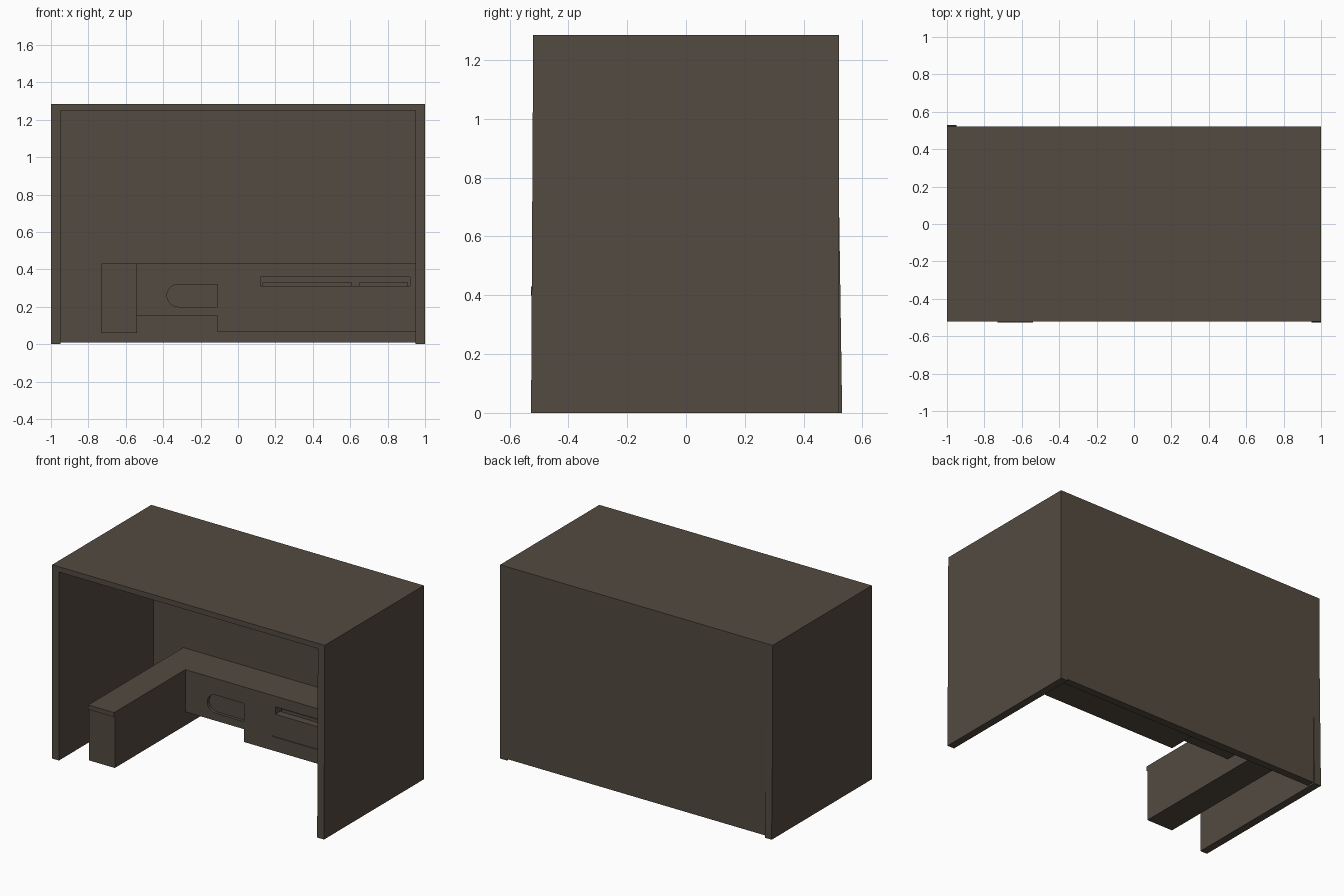
import bpy, bmesh, math
from mathutils import Vector

cube = bpy.data.objects.get("Cube")
if cube:
    bpy.data.objects.remove(cube, do_unlink=True)

brown = bpy.data.materials.new("dark brown")
brown.use_nodes = True
colour = (0.087, 0.069, 0.052, 1)
brown.diffuse_color = colour
bsdf = brown.node_tree.nodes["Principled BSDF"]
bsdf.inputs["Base Color"].default_value = colour
bsdf.inputs["Roughness"].default_value = 0.8


def prism(name, outline, axis, start, end):
    """Extrude a flat outline along one axis."""
    place = {"x": lambda p: (start, p[0], p[1]),
             "y": lambda p: (p[0], start, p[1]),
             "z": lambda p: (p[0], p[1], start)}[axis]
    bm = bmesh.new()
    face = bm.faces.new([bm.verts.new(place(p)) for p in outline])
    new = bmesh.ops.extrude_face_region(bm, geom=[face])["geom"]
    shift = Vector([end - start if a == axis else 0 for a in "xyz"])
    bmesh.ops.translate(bm, vec=shift,
                        verts=[v for v in new if isinstance(v, bmesh.types.BMVert)])
    bmesh.ops.recalc_face_normals(bm, faces=bm.faces)
    mesh = bpy.data.meshes.new(name)
    bm.to_mesh(mesh)
    bm.free()
    mesh.materials.append(brown)
    obj = bpy.data.objects.new(name, mesh)
    bpy.context.collection.objects.link(obj)
    return obj


def box(name, x, y, z):
    outline = [(x[0], z[0]), (x[1], z[0]), (x[1], z[1]), (x[0], z[1])]
    return prism(name, outline, "y", *y)


def cut(target, cutter):
    cutter.hide_render = True
    mod = target.modifiers.new("cut", "BOOLEAN")
    mod.operation, mod.solver, mod.object = "DIFFERENCE", "EXACT", cutter
    bpy.context.view_layer.objects.active = target
    bpy.ops.object.modifier_apply(modifier=mod.name)
    bpy.data.objects.remove(cutter, do_unlink=True)


# Outer shell, open at the front and underneath
FRONT, BACK, INNER_BACK, TOP = -0.52, 0.52, 0.47, 1.285
box("roof_panel", (-1, 1), (FRONT, BACK), (1.25, TOP))
box("back_panel", (-0.95, 0.95), (INNER_BACK, BACK), (0.01, 1.25))
prism("left_panel", [(-0.527, 0), (BACK, 0), (BACK, 1.25), (FRONT, 1.25)],
      "x", 0.95, 1)
prism("right_panel", [(FRONT, 0), (0.53, 0), (0.53, 0.08), (BACK, 0.75),
                      (BACK, 1.25), (FRONT, 1.25)], "x", -1, -0.95)

# L-shaped worktop
ARM_L, ARM_R, RUN = -0.73, -0.54, 0.22
prism("worktop", [(ARM_L, -0.527), (ARM_R, -0.527), (ARM_R, RUN), (0.95, RUN),
                  (0.95, INNER_BACK), (ARM_L, INNER_BACK)], "z", 0.4, 0.43)

# Arm of the counter reaching to the front
box("counter_arm", (ARM_L, ARM_R), (FRONT, INNER_BACK), (0.06, 0.4))

# Rear run with a stepped underside
run = prism("counter_run", [(ARM_R, 0.15), (-0.11, 0.15), (-0.11, 0.065),
                            (0.95, 0.065), (0.95, 0.4), (ARM_R, 0.4)],
            "y", RUN, INNER_BACK)

# Long slot and thin seam in the run
cut(run, box("slot_cutter", (0.12, 0.92), (RUN - 0.05, RUN + 0.08), (0.31, 0.36)))
cut(run, box("seam_cutter", (0.1, 0.94), (RUN - 0.05, RUN + 0.006), (0.158, 0.163)))

# Shallow recess with a rounded left end
radius, cx, cz = 0.06, -0.32, 0.26
arc = [(cx + radius * math.cos(a), cz + radius * math.sin(a))
       for a in (math.pi / 2 + i * math.pi / 12 for i in range(13))]
cut(run, prism("recess_cutter", arc + [(-0.11, cz - radius), (-0.11, cz + radius)],
               "y", RUN - 0.05, RUN + 0.02))

# Low rails lying inside the slot
for side, (x0, x1) in {"right": (0.13, 0.61), "left": (0.65, 0.91)}.items():
    box("slot_rail_" + side, (x0, x1), (RUN + 0.05, RUN + 0.08), (0.31, 0.33))
